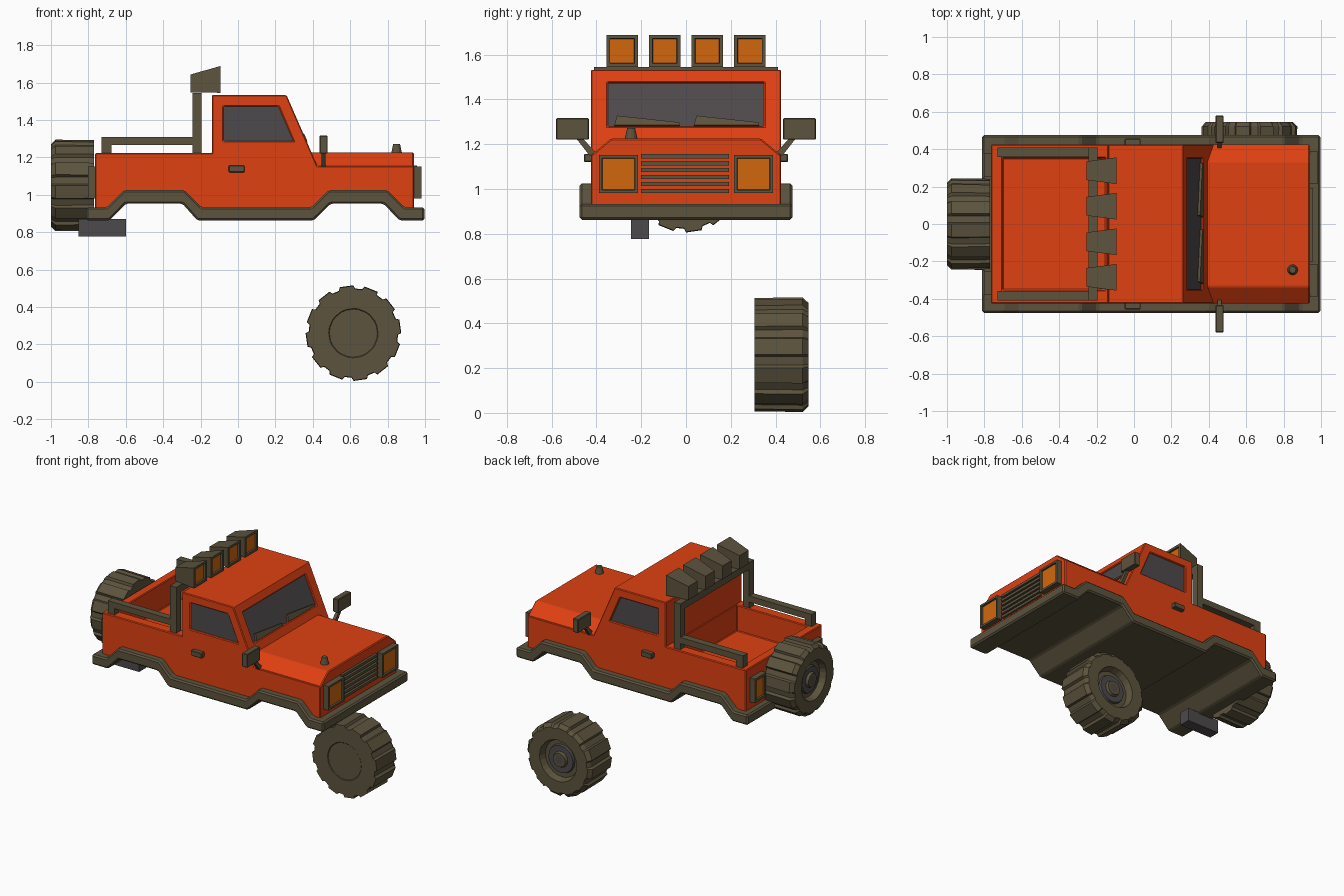
import bpy, bmesh, math
from mathutils import Vector

if "Cube" in bpy.data.objects:
    bpy.data.objects.remove(bpy.data.objects["Cube"])


def material(name, rgb):
    m = bpy.data.materials.new(name)
    m.diffuse_color = (*rgb, 1)
    m.use_nodes = True
    m.node_tree.nodes["Principled BSDF"].inputs["Base Color"].default_value = m.diffuse_color
    return m


RED = material("orange_red_paint", (0.74, 0.052, 0.006))
TRIM = material("olive_brown_trim", (0.107, 0.087, 0.048))
LENS = material("amber_lens", (0.64, 0.135, 0.004))
GREY = material("dark_grey", (0.075, 0.067, 0.071))


def finish(name, bm, mats, bevel=0):
    bmesh.ops.recalc_face_normals(bm, faces=bm.faces[:])
    me = bpy.data.meshes.new(name)
    bm.to_mesh(me)
    bm.free()
    ob = bpy.data.objects.new(name, me)
    bpy.context.collection.objects.link(ob)
    for m in mats:
        me.materials.append(m)
    if bevel:
        add_bevel(ob, bevel)
    return ob


def add_bevel(ob, width):
    mod = ob.modifiers.new("bevel", 'BEVEL')
    mod.width, mod.segments = width, 1
    mod.limit_method, mod.angle_limit = 'ANGLE', math.radians(30)


def prism(name, pts, a, b, axis, mat, bevel=0):
    """Extrude a 2D profile from a to b along x (pts are y,z) or y (pts are x,z)."""
    bm = bmesh.new()
    put = (lambda p, d: (d, p[0], p[1])) if axis == 'x' else (lambda p, d: (p[0], d, p[1]))
    lo, hi = [[bm.verts.new(put(p, d)) for p in pts] for d in (a, b)]
    bm.faces.new(lo)
    bm.faces.new(hi[::-1])
    n = len(pts)
    for i in range(n):
        j = (i + 1) % n
        bm.faces.new((lo[i], hi[i], hi[j], lo[j]))
    return finish(name, bm, [mat], bevel)


def box(name, x, y, z, mat, bevel=0):
    return prism(name, [(x[0], z[0]), (x[1], z[0]), (x[1], z[1]), (x[0], z[1])],
                 y[0], y[1], 'y', mat, bevel)


def cut(target, cutter):
    mod = target.modifiers.new("cut", 'BOOLEAN')
    mod.operation, mod.solver, mod.object = 'DIFFERENCE', 'EXACT', cutter
    bpy.context.view_layer.objects.active = target
    bpy.ops.object.modifier_apply(modifier=mod.name)
    bpy.data.objects.remove(cutter)


def lamp(name, y, back, front, rim):
    """Housing between two x stations (x, width, z0, z1) with a recessed lens in the front."""
    bm = bmesh.new()
    r = [[bm.verts.new((x, y + s * w / 2, z)) for s, z in ((-1, z0), (1, z0), (1, z1), (-1, z1))]
         for x, w, z0, z1 in (back, front)]
    bm.faces.new(r[0])
    lens = bm.faces.new(r[1])
    for i in range(4):
        j = (i + 1) % 4
        bm.faces.new((r[0][i], r[0][j], r[1][j], r[1][i]))
    bmesh.ops.recalc_face_normals(bm, faces=bm.faces[:])
    bmesh.ops.inset_individual(bm, faces=[lens], thickness=rim, depth=0)
    bmesh.ops.inset_individual(bm, faces=[lens], thickness=0.002, depth=-0.012)
    lens.material_index = 1
    return finish(name, bm, [TRIM, LENS])


def wheel(name, loc, turn=0, scale=1):
    """Lugged tyre lathed around +y; rows are (offset, radius, lug depth, grey strip)."""
    rows = [(0.004, 0.128, 0, 0), (0, 0.132, 0, 0), (0, 0.253, 0.017, 0), (0.215, 0.256, 0.017, 0),
            (0.24, 0.232, 0.008, 0), (0.24, 0.145, 0, 0), (0.195, 0.13, 0, 0), (0.195, 0.1, 0, 0),
            (0.21, 0.095, 0, 1), (0.21, 0.055, 0, 1), (0.228, 0.048, 0, 0), (0.228, 0.028, 0, 0)]
    angles = [((k + f) * math.tau / 12, low) for k in range(12)
              for f, low in ((0, 0), (0.55, 0), (0.63, 1), (0.93, 1))]
    bm = bmesh.new()
    rings = [[bm.verts.new(((r - d * low) * math.cos(a), t, (r - d * low) * math.sin(a)))
              for a, low in angles] for t, r, d, g in rows]
    bm.faces.new(rings[0])
    bm.faces.new(rings[-1]).material_index = 1
    n = len(angles)
    for k in range(1, len(rows)):
        for i in range(n):
            j = (i + 1) % n
            f = bm.faces.new((rings[k - 1][i], rings[k - 1][j], rings[k][j], rings[k][i]))
            f.material_index = rows[k][3]
    ob = finish(name, bm, [TRIM, GREY])
    ob.location, ob.rotation_euler.z, ob.scale = loc, turn, (scale,) * 3
    return ob


# lower trim, bumpers and wheel arches in one profile
arch = [(-0.70, 0.933), (-0.61, 1.024), (-0.286, 1.024), (-0.195, 0.933),
        (0.393, 0.933), (0.484, 1.024), (0.80, 1.024), (0.89, 0.933)]
under = [(-0.687, 0.862), (-0.60, 0.952), (-0.297, 0.952), (-0.217, 0.862),
         (0.404, 0.862), (0.495, 0.952), (0.778, 0.952), (0.864, 0.862)]
prism("lower_trim", [(-0.812, 0.862)] + under + [(0.997, 0.862), (0.997, 0.933)]
      + arch[::-1] + [(-0.812, 0.933)], -0.475, 0.475, 'y', TRIM, 0.01)

# body and cab
body = prism("body", [(-0.765, 0.905)] + [(x, z - 0.028) for x, z in arch]
             + [(0.94, 0.905), (0.94, 1.152), (0.425, 1.152), (0.26, 1.532),
                (-0.14, 1.532), (-0.14, 1.222), (-0.765, 1.222)], -0.425, 0.425, 'y', RED)
cut(body, box("bed_cutter", (-0.703, -0.15), (-0.352, 0.352), (1.04, 1.4), RED))

# side windows
side = [(-0.078, 1.286), (0.297, 1.286), (0.217, 1.473), (-0.078, 1.473)]
for s, label in ((-1, "right"), (1, "left")):
    cut(body, prism("window_cutter", side, s * 0.411, s * 0.5, 'y', RED))
    prism(label + "_side_window", side, s * 0.409, s * 0.415, 'y', GREY)

# windshield, set into the sloped front of the cab
NORMAL = Vector((0.38, 0.165)).normalized()


def on_slope(z, off):
    return (0.26 + (1.532 - z) * 0.165 / 0.38 + NORMAL.x * off, z + NORMAL.y * off)


def slope_band(z0, z1, a, b):
    return [on_slope(z0, a), on_slope(z0, b), on_slope(z1, b), on_slope(z1, a)]


cut(body, prism("windshield_cutter", slope_band(1.28, 1.477, -0.014, 0.08), -0.35, 0.35, 'y', RED))
prism("windshield", slope_band(1.282, 1.475, -0.016, -0.01), -0.349, 0.349, 'y', GREY)
add_bevel(body, 0.006)

# wipers lying on the windshield
for i, y0 in enumerate((-0.32, 0.035)):
    bm = bmesh.new()
    shape = [(0, 1.283), (0.012, 1.326), (0.29, 1.296), (0.29, 1.283)]
    lo, hi = [[bm.verts.new((on_slope(z, off)[0], y0 + y, on_slope(z, off)[1])) for y, z in shape]
              for off in (-0.011, 0.004)]
    bm.faces.new(lo)
    bm.faces.new(hi)
    for k in range(4):
        bm.faces.new((lo[k], lo[k - 1], hi[k - 1], hi[k]))
    finish(f"wiper_{i + 1}", bm, [TRIM])

# hood with sloped shoulders, and a small cap on it
prism("hood", [(-0.418, 1.14), (0.418, 1.14), (0.425, 1.15), (0.335, 1.225), (-0.335, 1.225),
               (-0.425, 1.15)], 0.33, 0.94, 'x', RED, 0.006)
bm = bmesh.new()
bmesh.ops.create_cone(bm, cap_ends=True, segments=12, radius1=0.03, radius2=0.018, depth=0.055)
finish("hood_cap", bm, [TRIM]).location = (0.848, -0.245, 1.244)

# grille bars
for i in range(6):
    z = 0.99 + i * 0.0312
    box(f"grille_bar_{i + 1}", (0.93, 0.957), (-0.2, 0.192), (z - 0.009, z + 0.009), TRIM)

# parts repeated on both sides
for s, label in ((-1, "right"), (1, "left")):
    lamp(label + "_headlight", s * 0.302, (0.93, 0.175, 0.981, 1.152), (0.98, 0.175, 0.981, 1.152), 0.02)
    lamp(label + "_tail_light", s * 0.315, (-0.76, 0.125, 0.981, 1.152), (-0.803, 0.125, 0.981, 1.152), 0.026)
    box(label + "_door_handle", (-0.05, 0.035), sorted((s * 0.42, s * 0.456)), (1.12, 1.157), TRIM, 0.004)
    box(label + "_mirror", (0.436, 0.479), sorted((s * 0.434, s * 0.58)), (1.22, 1.316), TRIM, 0.004)
    prism(label + "_mirror_arm", [(s * y, z) for y, z in
          ((0.405, 1.165), (0.43, 1.148), (0.49, 1.225), (0.46, 1.225))], 0.447, 0.469, 'x', TRIM)
    rail = [(-0.73, 1.215), (-0.677, 1.215), (-0.677, 1.265), (-0.22, 1.265), (-0.22, 1.308), (-0.73, 1.308)]
    prism(label + "_bed_rail", rail, s * 0.358, s * 0.408, 'y', TRIM)
    box(label + "_roll_bar_post", (-0.243, -0.195), sorted((s * 0.358, s * 0.41)), (1.215, 1.5), TRIM)

# roll bar top with four lamps
box("roll_bar_top", (-0.243, -0.195), (-0.41, 0.41), (1.495, 1.545), TRIM)
for i in range(4):
    lamp(f"roof_lamp_{i + 1}", -0.285 + 0.19 * i, (-0.254, 0.1, 1.547, 1.643),
         (-0.094, 0.142, 1.545, 1.688), 0.023)

# wheels and exhaust
wheel("front_wheel", (0.617, 0.306, 0.26))
wheel("spare_wheel", (-0.77, 0, 1.05), math.pi / 2, 0.955)
box("exhaust", (-0.853, -0.60), (-0.246, -0.166), (0.777, 0.87), GREY)
